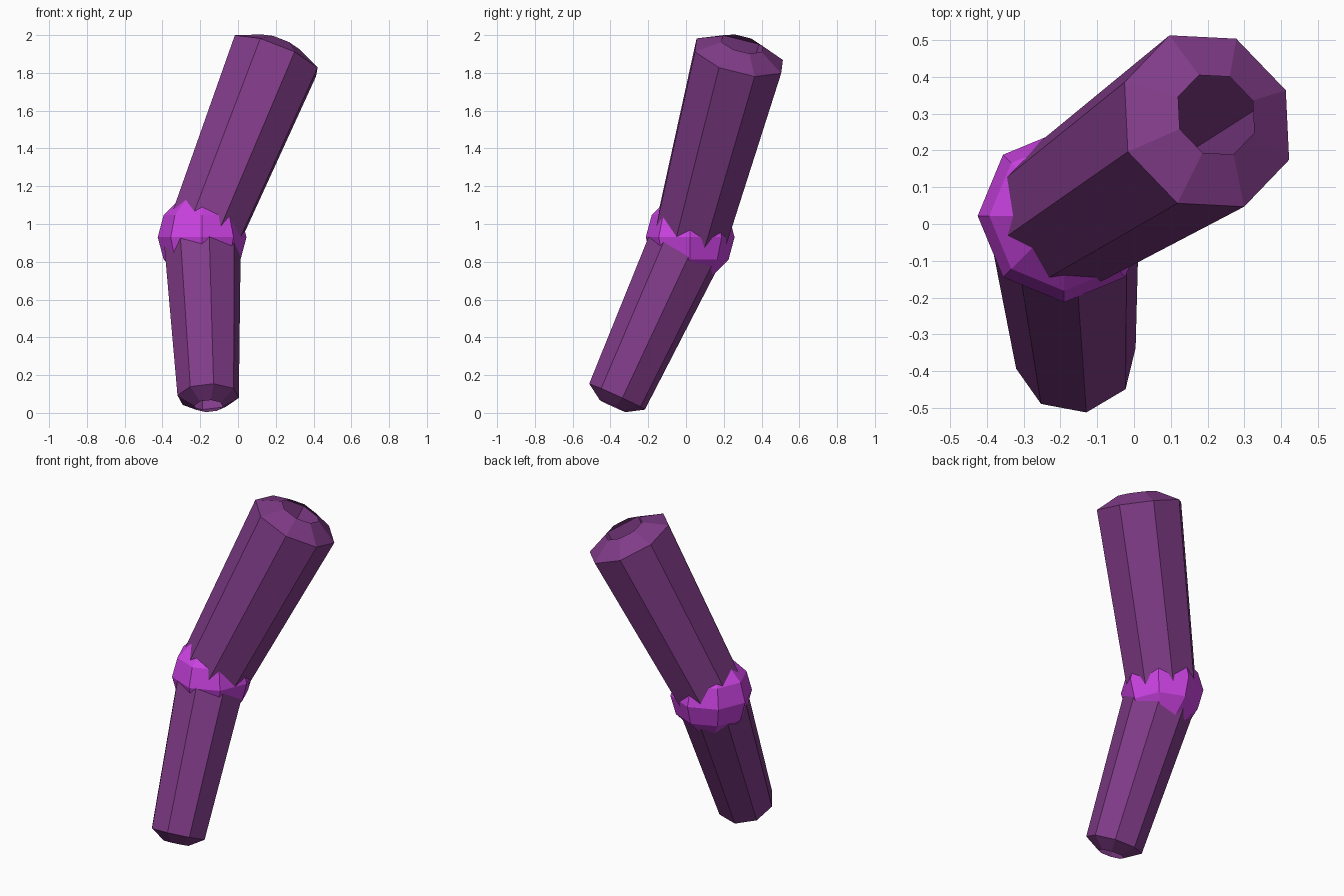
import bpy, bmesh, math
from mathutils import Vector

if "Cube" in bpy.data.objects:
    bpy.data.objects.remove(bpy.data.objects["Cube"])

JOINT = Vector((-0.19, 0.022, 0.93))


def material(name, rgb):
    m = bpy.data.materials.new(name)
    m.diffuse_color = (*rgb, 1)
    m.use_nodes = True
    m.node_tree.nodes["Principled BSDF"].inputs["Base Color"].default_value = m.diffuse_color
    return m


def finish(bm, name, mat):
    bmesh.ops.recalc_face_normals(bm, faces=bm.faces)
    mesh = bpy.data.meshes.new(name)
    bm.to_mesh(mesh)
    bm.free()
    mesh.materials.append(mat)
    obj = bpy.data.objects.new(name, mesh)
    bpy.context.collection.objects.link(obj)
    return obj


def limb(name, end, corner, r_joint, r_end, r_hole, cap, mat):
    """Eight-sided tapered tube from the joint, with a sloped open cap."""
    axis = (end - JOINT).normalized()
    u = (corner - axis * corner.dot(axis)).normalized()
    v = axis.cross(u)
    bm = bmesh.new()
    rings = []
    for centre, r in ((JOINT, r_joint), (end, r_end), (end + axis * cap, r_hole)):
        rings.append([bm.verts.new(centre + r * (u * math.cos(a) + v * math.sin(a)))
                      for a in (i * math.pi / 4 for i in range(8))])
    for low, high in zip(rings, rings[1:]):
        for i in range(8):
            j = (i + 1) % 8
            bm.faces.new((low[i], low[j], high[j], high[i]))
    return finish(bm, name, mat)


purple = material("dark_purple", (0.22, 0.045, 0.25))
magenta = material("bright_purple", (0.60, 0.055, 0.76))

# Upper and lower tubes
limb("upper_limb", Vector((0.198, 0.28, 1.89)), Vector((0.217, 0.085, -0.105)),
     0.206, 0.255, 0.118, 0.07, purple)
limb("lower_limb", Vector((-0.158, -0.365, 0.086)), Vector((0.028, -0.145, 0.067)),
     0.208, 0.165, 0.077, 0.055, purple)

# Faceted ball joint
ball = bmesh.new()
bmesh.ops.create_uvsphere(ball, u_segments=8, v_segments=6, radius=0.235)
bmesh.ops.translate(ball, verts=ball.verts, vec=JOINT)
finish(ball, "ball_joint", magenta)
